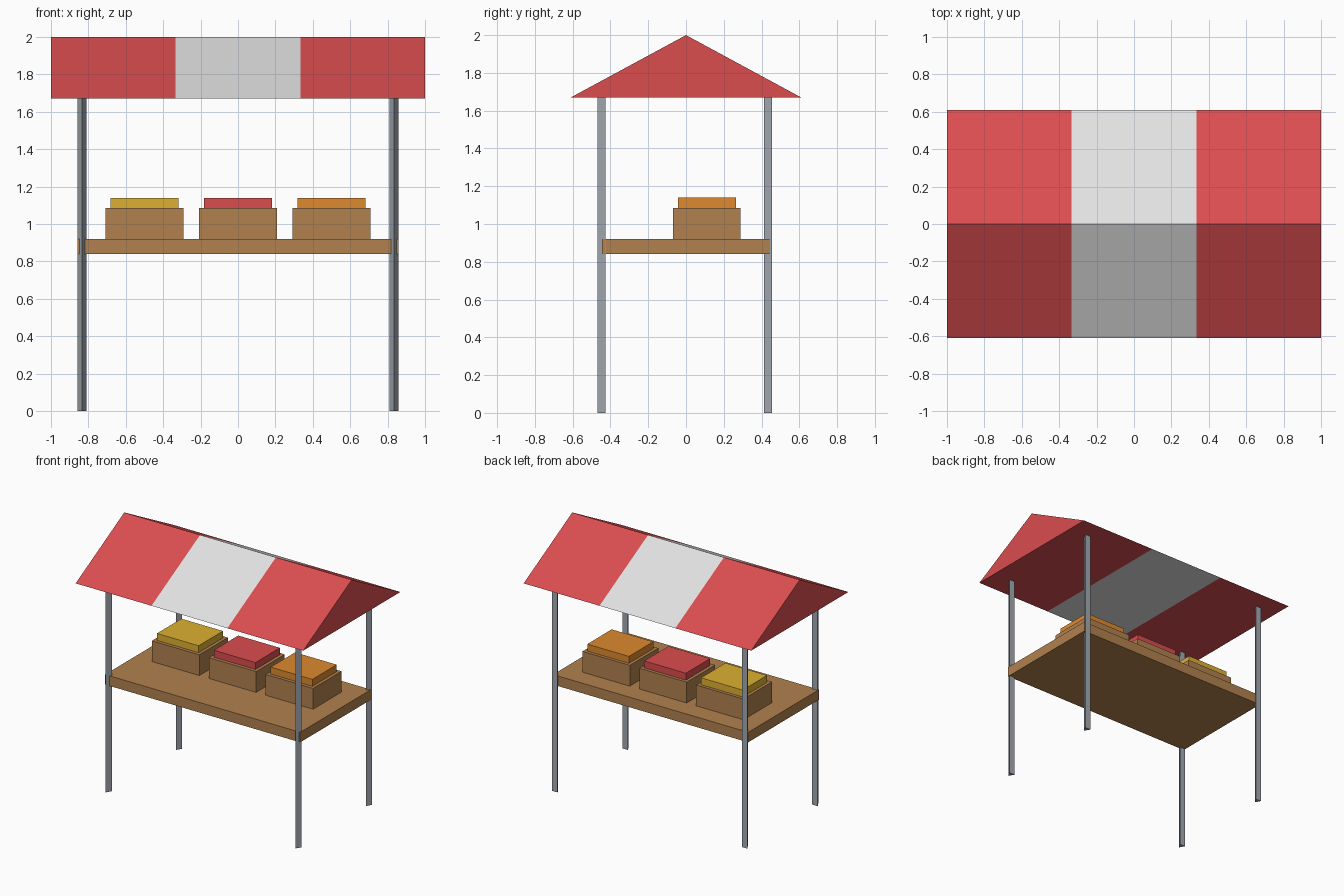
import bpy
import bmesh
import math

if "Cube" in bpy.data.objects:
    bpy.data.objects.remove(bpy.data.objects["Cube"])


def material(name, rgb):
    """Flat colour from 0-255 display values."""
    def lin(c):
        c /= 255
        return c / 12.92 if c <= 0.04045 else ((c + 0.055) / 1.055) ** 2.4
    m = bpy.data.materials.new(name)
    m.diffuse_color = (*[lin(c) for c in rgb], 1)
    m.use_nodes = True
    m.node_tree.nodes["Principled BSDF"].inputs["Base Color"].default_value = m.diffuse_color
    return m


red = material("red", (219, 77, 79))
white = material("off_white", (226, 226, 226))
wood = material("wood_brown", (178, 129, 78))
metal = material("metal_grey", (163, 170, 177))
yellow = material("yellow", (222, 176, 50))
orange = material("orange", (222, 138, 47))


def box(name, x, y, z, mat):
    """Box from (min, max) ranges on each axis."""
    bpy.ops.mesh.primitive_cube_add(size=1, location=[sum(r) / 2 for r in (x, y, z)])
    ob = bpy.context.object
    ob.name = name
    ob.scale = [r[1] - r[0] for r in (x, y, z)]
    bpy.ops.object.transform_apply(location=False, rotation=False, scale=True)
    ob.data.materials.append(mat)
    return ob


# Tabletop
box("tabletop", (-0.858, 0.858), (-0.444, 0.444), (0.84, 0.92), wood)

# Crates with produce on top
for x, label, mat in ((-0.5, "left", yellow), (0, "middle", red), (0.5, "right", orange)):
    box(label + "_crate", (x - 0.208, x + 0.208), (-0.069, 0.289), (0.92, 1.085), wood)
    box(label + "_produce", (x - 0.183, x + 0.183), (-0.042, 0.264), (1.085, 1.14), mat)

# Three-sided poles, one edge pointing forward
EAVE = 1.67
for sx, side in ((-1, "left"), (1, "right")):
    for sy, end in ((-1, "front"), (1, "back")):
        bpy.ops.mesh.primitive_cylinder_add(
            vertices=3, radius=0.028, depth=EAVE,
            location=(sx * 0.834, sy * 0.4415, EAVE / 2), rotation=(0, 0, math.pi))
        pole = bpy.context.object
        pole.name = f"{end}_{side}_pole"
        pole.data.materials.append(metal)

# Striped gable roof: a triangular section repeated along x
bm = bmesh.new()
rings = [[bm.verts.new((x, y, z)) for y, z in ((-0.61, EAVE), (0.61, EAVE), (0, 2.0))]
         for x in (-1, -1 / 3, 1 / 3, 1)]
for i, (a, b) in enumerate(zip(rings, rings[1:])):
    for k in range(3):
        n = (k + 1) % 3
        bm.faces.new((a[k], a[n], b[n], b[k])).material_index = i % 2
bm.faces.new(rings[0])
bm.faces.new(rings[-1])
bmesh.ops.recalc_face_normals(bm, faces=bm.faces[:])
mesh = bpy.data.meshes.new("roof")
bm.to_mesh(mesh)
bm.free()
mesh.materials.append(red)
mesh.materials.append(white)
bpy.context.collection.objects.link(bpy.data.objects.new("roof", mesh))
